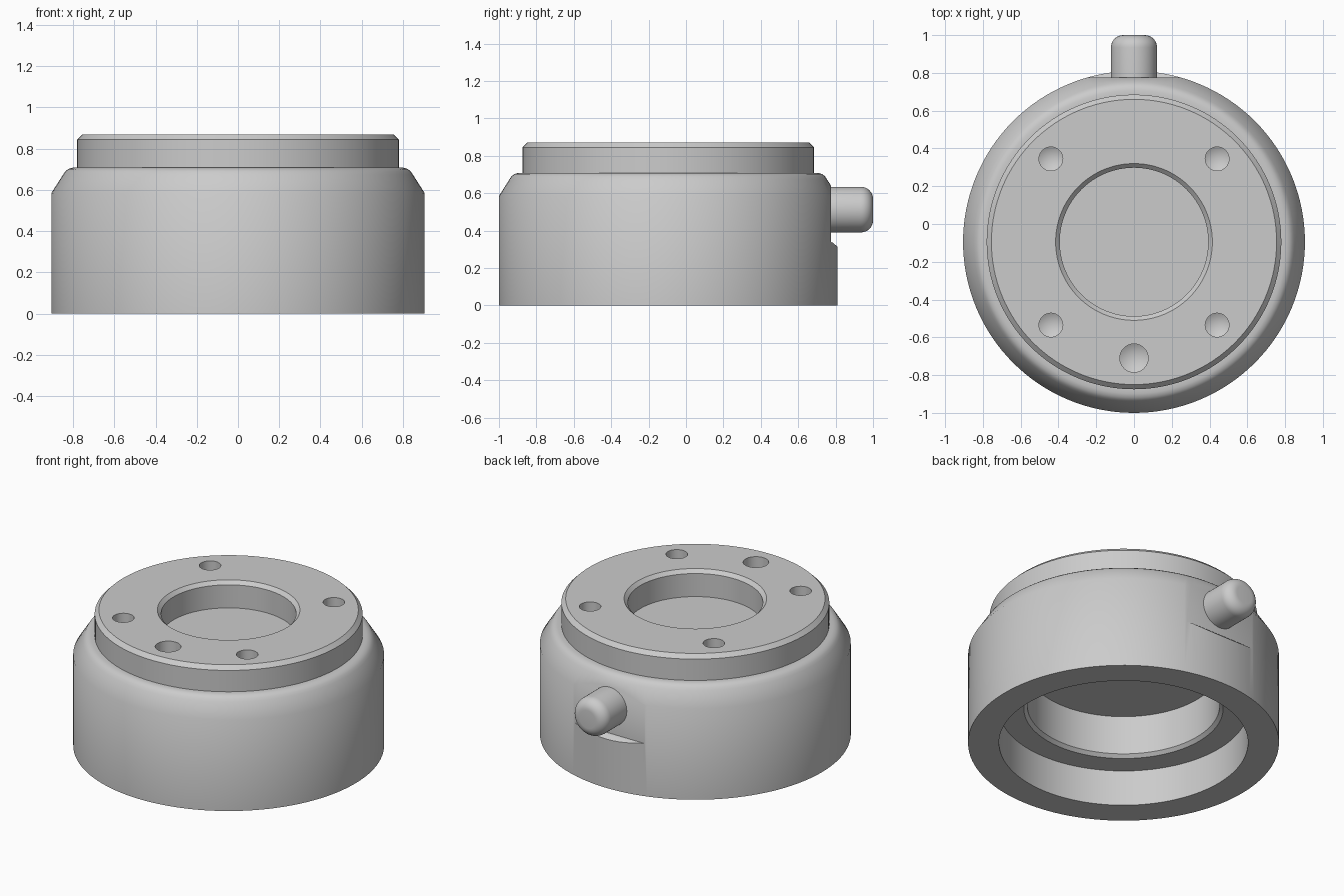
import bpy, bmesh, math
from mathutils import Matrix, Vector

if "Cube" in bpy.data.objects:
    bpy.data.objects.remove(bpy.data.objects["Cube"])

CY = -0.095          # y position of the housing axis
grey = bpy.data.materials.new("light_grey")
grey.diffuse_color = (0.6, 0.6, 0.6, 1)
grey.use_nodes = True
grey.node_tree.nodes["Principled BSDF"].inputs["Base Color"].default_value = grey.diffuse_color


def finish(name, bm):
    bmesh.ops.recalc_face_normals(bm, faces=bm.faces)
    me = bpy.data.meshes.new(name)
    bm.to_mesh(me)
    bm.free()
    ob = bpy.data.objects.new(name, me)
    me.materials.append(grey)
    bpy.context.collection.objects.link(ob)
    return ob


def lathe(name, profile, segs, matrix):
    """Revolve (radius, height) points around the local z axis; r=0 ends close it."""
    bm = bmesh.new()
    rings = []
    for r, z in profile:
        if r == 0:
            rings.append([bm.verts.new((0, 0, z))] * segs)
        else:
            rings.append([bm.verts.new((r * math.cos(2 * math.pi * i / segs),
                                        r * math.sin(2 * math.pi * i / segs), z))
                          for i in range(segs)])
    for a, b in zip(rings, rings[1:]):
        for i in range(segs):
            j = (i + 1) % segs
            corners = list(dict.fromkeys((a[i], a[j], b[j], b[i])))
            bm.faces.new(corners)
    bm.transform(matrix)
    return finish(name, bm)


def prism(name, outline, half_width):
    """Extrude a (y, z) outline along x."""
    bm = bmesh.new()
    f = bm.faces.new([bm.verts.new((-half_width, y, z)) for y, z in outline])
    ext = bmesh.ops.extrude_face_region(bm, geom=[f])
    vs = [g for g in ext["geom"] if isinstance(g, bmesh.types.BMVert)]
    bmesh.ops.translate(bm, verts=vs, vec=Vector((2 * half_width, 0, 0)))
    return finish(name, bm)


def cut(target, cutter):
    cutter.hide_render = True
    mod = target.modifiers.new("cut", "BOOLEAN")
    mod.operation = "DIFFERENCE"
    mod.solver = "EXACT"
    mod.object = cutter
    bpy.context.view_layer.objects.active = target
    bpy.ops.object.modifier_apply(modifier=mod.name)
    bpy.data.objects.remove(cutter)


def smooth(ob):
    bpy.ops.object.select_all(action="DESELECT")
    ob.select_set(True)
    bpy.context.view_layer.objects.active = ob
    bpy.ops.object.shade_smooth_by_angle(angle=math.radians(35))


# Housing: stepped bore below, round shoulder, chamfered flange with recess on top
housing = lathe("housing", [
    (0, 0.50), (0.56, 0.50), (0.56, 0.25), (0.58, 0.23), (0.725, 0.23), (0.725, 0),
    (0.905, 0), (0.905, 0.585), (0.848, 0.675), (0.838, 0.69), (0.823, 0.702),
    (0.803, 0.708), (0.78, 0.708), (0.78, 0.845), (0.755, 0.87),
    (0.415, 0.87), (0.393, 0.848), (0.393, 0.70), (0, 0.70)],
    128, Matrix.Translation((0, CY, 0)))

# Flat seat for the peg, with a sloping ledge below
cut(housing, prism("flat_cutter", [(0.775, 0.338), (0.785, 0.335), (0.83, 0.297),
                                   (1.1, 0.297), (1.1, 0.8), (0.775, 0.8)], 0.5))

# Drilled holes with conical bottoms: four bolt holes and one larger hole in front
holes = [(sx * 0.44, CY + sy * 0.44, 0.063) for sx in (-1, 1) for sy in (-1, 1)]
holes.append((0, -0.71, 0.075))
for x, y, r in holes:
    cut(housing, lathe("drill", [(0, 0.68 - r * 0.55), (r, 0.68), (r, 1), (0, 1)],
                       32, Matrix.Translation((x, y, 0))))
smooth(housing)

# Peg with a rounded end, pointing to the back
R, F, L = 0.122, 0.065, 1.0
tip = [(R - F + F * math.cos(a), L - F + F * math.sin(a))
       for a in (math.pi / 2 * k / 8 for k in range(9))]
peg = lathe("side_peg", [(0, 0.76), (R, 0.76)] + tip + [(0, L)], 48,
            Matrix.Translation((0, 0, 0.512)) @ Matrix.Rotation(-math.pi / 2, 4, "X"))
smooth(peg)
